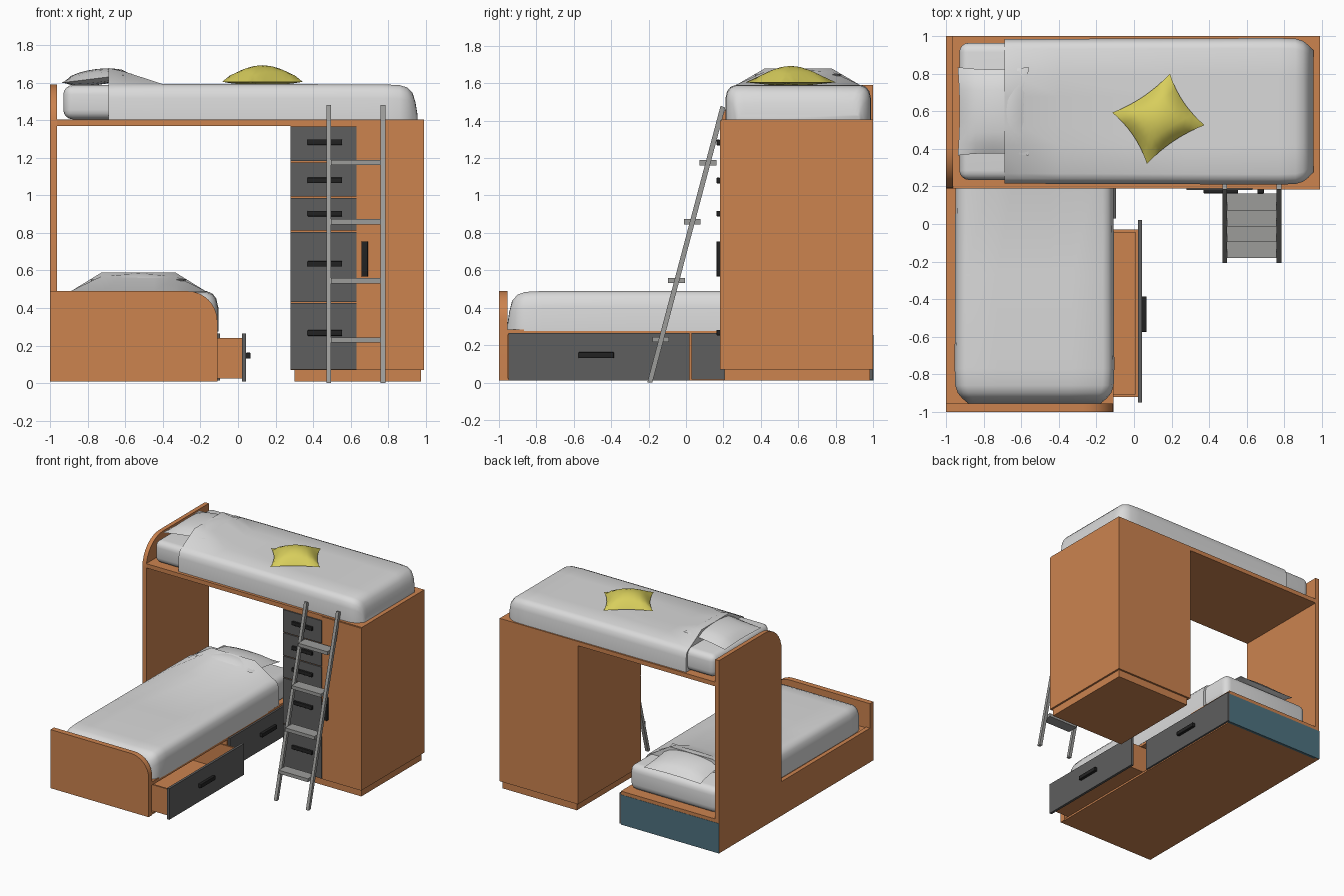
import bpy, bmesh, math
from mathutils import Matrix

if "Cube" in bpy.data.objects:
    bpy.data.objects.remove(bpy.data.objects["Cube"])


def material(name, r, g, b):
    lin = [(c / 255 / 12.92) if c < 11 else ((c / 255 + 0.055) / 1.055) ** 2.4 for c in (r, g, b)]
    m = bpy.data.materials.new(name)
    m.diffuse_color = (*lin, 1)
    m.use_nodes = True
    m.node_tree.nodes["Principled BSDF"].inputs["Base Color"].default_value = m.diffuse_color
    return m


WOOD = material("orange_wood", 204, 131, 79)
DARK = material("dark_grey", 94, 94, 94)
BLACK = material("black_handle", 34, 34, 34)
METAL = material("ladder_grey", 156, 156, 154)
LINEN = material("white_linen", 218, 218, 218)
TEAL = material("teal_panel", 78, 114, 128)
YELLOW = material("yellow_fabric", 216, 206, 92)


def finish(name, bm, mat, smooth=None):
    bmesh.ops.recalc_face_normals(bm, faces=bm.faces)
    me = bpy.data.meshes.new(name)
    bm.to_mesh(me)
    bm.free()
    me.materials.append(mat)
    ob = bpy.data.objects.new(name, me)
    bpy.context.collection.objects.link(ob)
    if smooth:
        bpy.context.view_layer.objects.active = ob
        ob.select_set(True)
        bpy.ops.object.shade_smooth_by_angle(angle=math.radians(smooth))
        ob.select_set(False)
    return ob


def box(name, x, y, z, mat, bevel=0, matrix=None):
    bm = bmesh.new()
    bmesh.ops.create_cube(bm, size=1)
    for v in bm.verts:
        v.co = [(r[0] + r[1]) / 2 + c * (r[1] - r[0]) for c, r in zip(v.co, (x, y, z))]
    if bevel:
        bmesh.ops.bevel(bm, geom=bm.edges[:], offset=bevel, segments=4, profile=0.5, affect='EDGES')
    if matrix:
        bm.transform(matrix)
    return finish(name, bm, mat, 40 if bevel else None)


def slab(name, pts, axis, lo, hi, mat):
    """Extrude a 2D outline along x (outline in y,z) or y (outline in x,z)."""
    bm = bmesh.new()
    place = (lambda p, d: (d, p[0], p[1])) if axis == 'x' else (lambda p, d: (p[0], d, p[1]))
    rings = [[bm.verts.new(place(p, d)) for p in pts] for d in (lo, hi)]
    n = len(pts)
    for i in range(n):
        j = (i + 1) % n
        bm.faces.new((rings[0][i], rings[0][j], rings[1][j], rings[1][i]))
    for r in rings:
        bm.faces.new(r)
    return finish(name, bm, mat, 30)


def rounded(square, corner, z0, z1, r):
    """Board outline with its top corner rounded on the 'corner' side."""
    s = 1 if corner > square else -1
    arc = [(corner - s * r * (1 - math.cos(t)), z1 - r * (1 - math.sin(t)))
           for t in [i * math.pi / 16 for i in range(9)]]
    return [(square, z0), (corner, z0)] + arc + [(square, z1)]


def cushion(name, sx, sy, low, high, mat, matrix, pinch=0.12, n=8):
    bm = bmesh.new()
    for h in (high, -low):
        got = bmesh.ops.create_grid(bm, x_segments=n, y_segments=n, size=1)
        for v in got['verts']:
            a, b = v.co.x, v.co.y
            fa, fb = max(0, 1 - a * a), max(0, 1 - b * b)
            v.co = (sx * a * (1 - pinch * fb), sy * b * (1 - pinch * fa), h * (fa * fb) ** 0.6)
    bmesh.ops.remove_doubles(bm, verts=bm.verts, dist=0.0005)
    bm.transform(matrix)
    return finish(name, bm, mat, 60)


def bedding(prefix, matrix):
    """Mattress, pillow and blanket; the head is at local x = 0."""
    box(prefix + "_mattress", (0, 1.8), (-0.365, 0.365), (0, 0.182), LINEN, 0.05, matrix)
    tilt = Matrix.Translation((0.18, 0, 0.218)) @ Matrix.Rotation(math.radians(-7), 4, 'Y')
    cushion(prefix + "_pillow", 0.19, 0.235, 0.035, 0.05, LINEN, matrix @ tilt, 0.05)
    # half section: (side, height, share of the hump over the pillow)
    half = [(1, 0, 0), (1, 0.6, 0), (0.975, 0.82, 0), (0.93, 0.94, 0), (0.86, 1, 0), (0.47, 1, 1), (0.2, 1, 1)]
    section = half + [(-v, h, k) for v, h, k in reversed(half)]
    # stations: (along, half width, height, hump)
    stations = [(0.24, 0.385, 0.185, 0.088), (0.32, 0.385, 0.186, 0.07), (0.53, 0.386, 0.187, 0),
                (1.2, 0.388, 0.187, 0), (1.7, 0.39, 0.186, 0), (1.79, 0.387, 0.182, 0), (1.83, 0.375, 0.17, 0),
                (1.86, 0.352, 0.14, 0), (1.875, 0.335, 0.09, 0), (1.885, 0.325, 0.03, 0)]
    bm = bmesh.new()
    rings = [[bm.verts.new((u, w * v, h * k + hump * s)) for v, k, s in section] for u, w, h, hump in stations]
    for r0, r1 in zip(rings, rings[1:]):
        for i in range(len(section)):
            j = (i + 1) % len(section)
            bm.faces.new((r0[i], r0[j], r1[j], r1[i]))
    bm.faces.new(rings[0])
    bm.faces.new(rings[-1])
    bm.transform(matrix)
    finish(prefix + "_blanket", bm, LINEN, 50)


# Upper bunk: end panel, deck and bedding
slab("upper_end_panel", rounded(1.0, 0.19, 0.01, 1.59, 0.22), 'x', -1.0, -0.965, WOOD)
box("upper_deck", (-0.965, 0.99), (0.19, 1.0), (1.37, 1.405), WOOD)
bedding("upper", Matrix.Translation((-0.93, 0.6, 1.405)))
cushion("yellow_cushion", 0.185, 0.165, 0.02, 0.088, YELLOW,
        Matrix.Translation((0.13, 0.56, 1.605)) @ Matrix.Rotation(math.radians(34), 4, 'Z'), 0.13)

# Cabinet with plinth, five drawers and a door handle
box("cabinet_body", (0.28, 0.99), (0.19, 1.0), (0.07, 1.37), WOOD)
box("cabinet_plinth", (0.30, 0.975), (0.205, 0.985), (0.01, 0.07), WOOD)
box("cabinet_door", (0.632, 0.99), (0.183, 0.19), (0.07, 1.40), WOOD)
splits = [0.07, 0.43, 0.81, 0.99, 1.18, 1.37]
handle_z = [0.267, 0.635, 0.903, 1.08, 1.283]
for i, hz in enumerate(handle_z):
    box(f"cabinet_drawer_{i + 1}", (0.28, 0.63), (0.181, 0.19), (splits[i] + 0.003, splits[i + 1] - 0.004), DARK)
    box(f"cabinet_drawer_handle_{i + 1}", (0.37, 0.555), (0.163, 0.183), (hz - 0.015, hz + 0.015), BLACK, 0.004)
box("door_handle", (0.657, 0.692), (0.163, 0.185), (0.567, 0.755), BLACK, 0.004)

# Lower bed base
slab("lower_footboard", rounded(-1.0, -0.11, 0.01, 0.49, 0.16), 'y', -1.0, -0.955, WOOD)
box("lower_side_board", (-1.0, -0.965), (-0.955, 1.0), (0.01, 0.29), WOOD)
box("lower_floor", (-0.965, -0.115), (-0.955, 0.98), (0.01, 0.025), WOOD)
box("lower_deck", (-0.965, -0.11), (-0.955, 1.0), (0.255, 0.283), WOOD)
box("lower_divider", (-0.965, -0.11), (0.015, 0.03), (0.01, 0.26), WOOD)
box("lower_head_end", (-1.0, -0.11), (0.98, 1.002), (0.01, 0.255), TEAL)
bedding("lower", Matrix.Translation((-0.53, 0.93, 0.275)) @ Matrix.Rotation(-math.pi / 2, 4, 'Z')
        @ Matrix.Diagonal((1, 1.09, 1.15, 1)))

# Closed under-bed drawer
box("closed_drawer_front", (-0.11, -0.095), (0.03, 1.0), (0.015, 0.265), DARK)
box("closed_drawer_handle", (-0.095, -0.07), (0.42, 0.61), (0.13, 0.162), BLACK, 0.004)

# Open under-bed drawer
box("open_drawer_front", (0.022, 0.042), (-0.95, 0.02), (0.01, 0.265), DARK)
box("open_drawer_handle", (0.042, 0.067), (-0.575, -0.385), (0.13, 0.162), BLACK, 0.004)
box("open_drawer_bottom", (-0.8, 0.022), (-0.92, -0.03), (0.025, 0.04), WOOD)
box("open_drawer_inner_front", (0.008, 0.022), (-0.92, -0.03), (0.03, 0.24), WOOD)
box("open_drawer_back", (-0.8, -0.785), (-0.92, -0.03), (0.03, 0.24), WOOD)
for side, y in (("left", -0.92), ("right", -0.044)):
    box(f"open_drawer_{side}_wall", (-0.8, 0.022), (y, y + 0.014), (0.03, 0.24), WOOD)

# Ladder: leaning rails and level treads
for side, x in (("left", 0.47), ("right", 0.76)):
    slab(f"ladder_{side}_rail", [(-0.207, 0), (-0.18, 0.0), (0.21, 1.47), (0.185, 1.48)], 'x', x, x + 0.025, METAL)
for i in range(4):
    z, y = 0.23 + i * 0.315, -0.135 + i * 0.084
    box(f"ladder_tread_{i + 1}", (0.495, 0.76), (y - 0.045, y + 0.045), (z - 0.014, z + 0.014), METAL)
